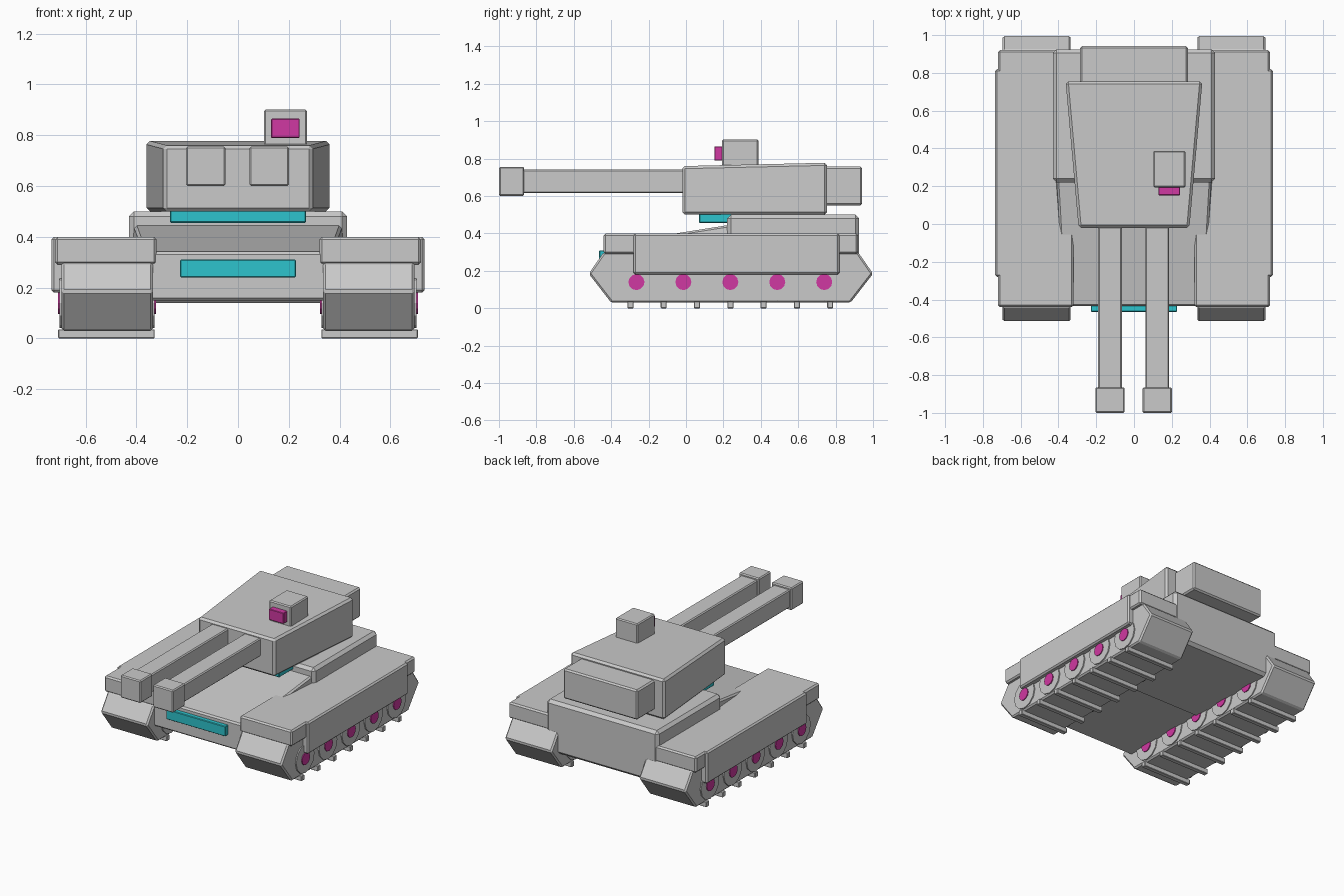
import bpy, bmesh, math
from mathutils import Matrix

if "Cube" in bpy.data.objects:
    bpy.data.objects.remove(bpy.data.objects["Cube"], do_unlink=True)


def material(name, rgb):
    m = bpy.data.materials.new(name)
    m.use_nodes = True
    m.diffuse_color = (*rgb, 1)
    m.node_tree.nodes["Principled BSDF"].inputs["Base Color"].default_value = (*rgb, 1)
    return m


GREY = material("light grey", (0.59, 0.59, 0.59))
PINK = material("magenta", (0.63, 0.04, 0.36))
CYAN = material("cyan", (0.027, 0.55, 0.61))


def finish(name, bm, mat, bevel=0):
    bmesh.ops.recalc_face_normals(bm, faces=bm.faces)
    mesh = bpy.data.meshes.new(name)
    bm.to_mesh(mesh)
    bm.free()
    mesh.materials.append(mat)
    ob = bpy.data.objects.new(name, mesh)
    bpy.context.scene.collection.objects.link(ob)
    if bevel:
        mod = ob.modifiers.new("bevel", "BEVEL")
        mod.width = bevel
        mod.segments = 1
        mod.limit_method = "ANGLE"
    return ob


def box(name, xs, ys, zs, mat=GREY, bevel=0.01, shape=None):
    """Box between limits; shape(co, front, top) may move its corners."""
    bm = bmesh.new()
    bmesh.ops.create_cube(bm, size=1)
    for v in bm.verts:
        front, top = v.co.y < 0, v.co.z > 0
        v.co = (xs[v.co.x > 0], ys[not front], zs[top])
        if shape:
            shape(v.co, front, top)
    return finish(name, bm, mat, bevel)


def prism(name, profile, x0, x1, bevel=0.01):
    """Side profile (y, z) extruded across x."""
    bm = bmesh.new()
    face = bm.faces.new([bm.verts.new((x0, y, z)) for y, z in profile])
    out = bmesh.ops.extrude_face_region(bm, geom=[face])
    for v in out["geom"]:
        if isinstance(v, bmesh.types.BMVert):
            v.co.x = x1
    return finish(name, bm, GREY, bevel)


def disc(name, radius, x0, x1, y, z, mat, sides=12):
    bm = bmesh.new()
    place = Matrix.Translation(((x0 + x1) / 2, y, z)) @ Matrix.Rotation(math.pi / 2, 4, "Y")
    bmesh.ops.create_cone(bm, cap_ends=True, segments=sides, radius1=radius,
                          radius2=radius, depth=x1 - x0, matrix=place)
    return finish(name, bm, mat)


# Hull: sloped front wedge and raised rear block
def wedge(co, front, top):
    side = 1 if co.x > 0 else -1
    if front:
        co.x = side * 0.385
    if top:
        co.x = side * (0.37 if front else 0.41)
        co.z = 0.34 if front else 0.45


box("front_hull", (-0.44, 0.44), (-0.435, 0.26), (0.15, 0.45), shape=wedge)
box("rear_hull", (-0.43, 0.43), (0.22, 0.925), (0.14, 0.50), bevel=0.02)
box("front_light", (-0.228, 0.228), (-0.465, -0.42), (0.24, 0.31), CYAN, 0.004)

# Running gear, one set per side
track_profile = [(-0.40, 0.03), (0.88, 0.03), (1.0, 0.185), (0.92, 0.30),
                 (-0.44, 0.30), (-0.52, 0.185)]
for label, s in (("left", 1), ("right", -1)):
    def span(a, b):
        return tuple(sorted((s * a, s * b)))

    prism(label + "_track", track_profile, *span(0.335, 0.695))
    box(label + "_fender", span(0.32, 0.72), (-0.44, 0.92), (0.29, 0.40))
    box(label + "_skirt", span(0.685, 0.735), (-0.28, 0.82), (0.18, 0.40))
    for i in range(5):
        y = -0.265 + i * 0.251
        disc(f"{label}_wheel_{i + 1}", 0.1, *span(0.328, 0.703), y, 0.14, GREY)
        disc(f"{label}_hub_{i + 1}", 0.043, *span(0.322, 0.709), y, 0.14, PINK)
    for i in range(7):
        y = -0.297 + i * 0.178
        box(f"{label}_tread_pad_{i + 1}", span(0.328, 0.708),
            (y - 0.016, y + 0.016), (0, 0.036), bevel=0.003)


# Turret, widening and rising to the rear
def flare(co, front, top):
    if front:
        co.x *= 0.81
        if top:
            co.z -= 0.018


box("turret_ring", (-0.268, 0.268), (0.07, 0.60), (0.455, 0.52), CYAN, 0.005)
box("turret", (-0.362, 0.362), (-0.02, 0.755), (0.50, 0.778), bevel=0.014, shape=flare)
box("turret_bustle", (-0.285, 0.285), (0.73, 0.942), (0.55, 0.757))

# Commander's cupola with its sight
box("cupola", (0.102, 0.272), (0.193, 0.387), (0.74, 0.902), bevel=0.007)
box("cupola_sight", (0.13, 0.243), (0.152, 0.21), (0.79, 0.865), PINK, 0.003)

# Twin square guns
for label, x in (("left", 0.123), ("right", -0.127)):
    box(label + "_barrel", (x - 0.063, x + 0.063), (-0.9, 0.05), (0.615, 0.741), bevel=0.007)
    box(label + "_muzzle", (x - 0.078, x + 0.078), (-1.0, -0.865), (0.60, 0.756), bevel=0.007)
